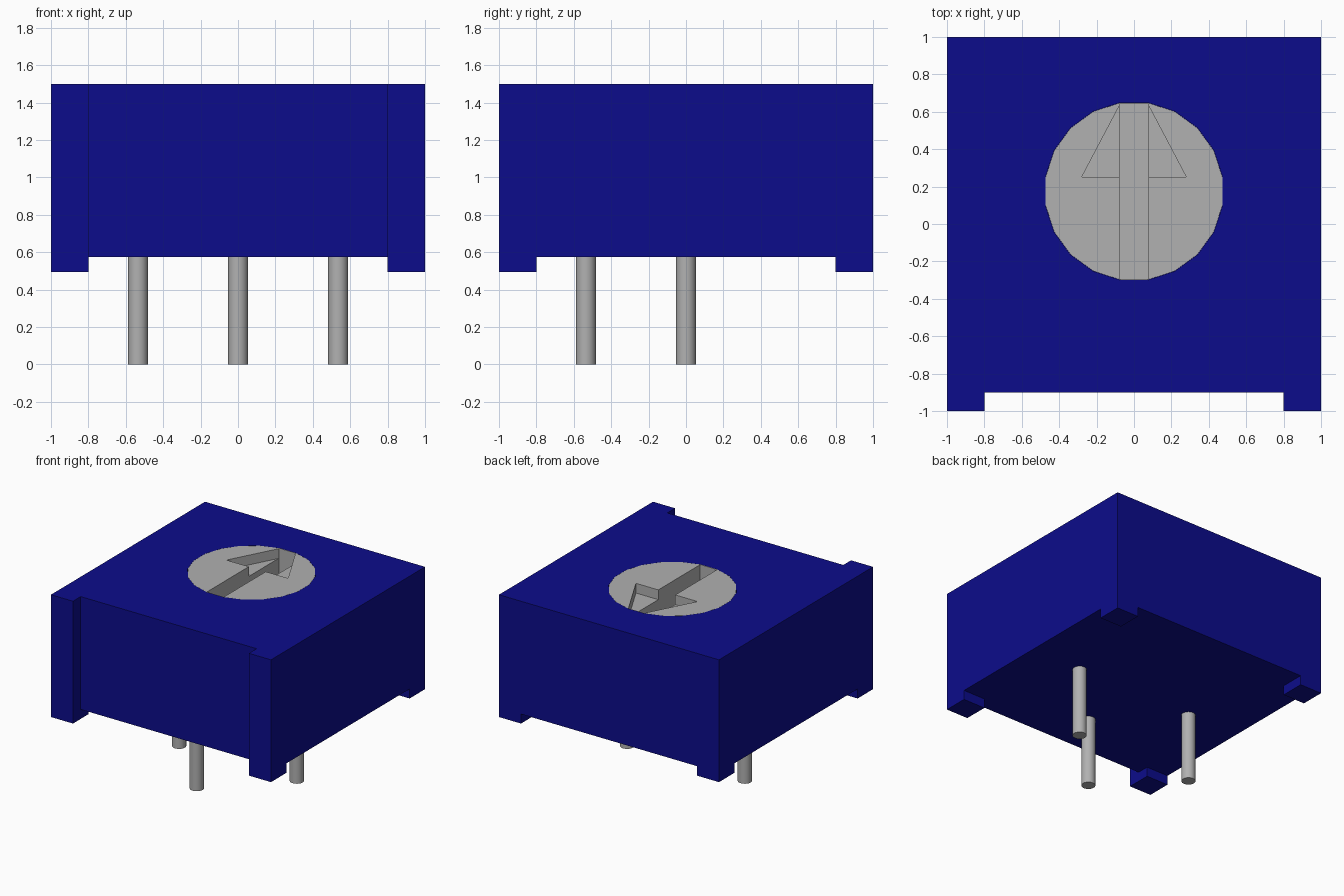
import bpy, bmesh, math

cube = bpy.data.objects.get("Cube")
if cube:
    bpy.data.objects.remove(cube, do_unlink=True)


def material(name, rgb):
    m = bpy.data.materials.new(name)
    m.use_nodes = True
    m.diffuse_color = (*rgb, 1)
    m.node_tree.nodes["Principled BSDF"].inputs["Base Color"].default_value = (*rgb, 1)
    return m


BLUE = material("dark blue plastic", (0.0037, 0.0037, 0.26))
GREY = material("light grey", (0.44, 0.44, 0.44))


def prism(name, outline, z0, z1, mat):
    """Extrude a flat outline from z0 up to z1."""
    bm = bmesh.new()
    face = bm.faces.new([bm.verts.new((x, y, z0)) for x, y in outline])
    top = bmesh.ops.extrude_face_region(bm, geom=[face])["geom"]
    for v in top:
        if isinstance(v, bmesh.types.BMVert):
            v.co.z = z1
    bmesh.ops.recalc_face_normals(bm, faces=bm.faces)
    mesh = bpy.data.meshes.new(name)
    bm.to_mesh(mesh)
    bm.free()
    mesh.materials.append(mat)
    obj = bpy.data.objects.new(name, mesh)
    bpy.context.collection.objects.link(obj)
    return obj


def rect(x0, x1, y0, y1):
    return [(x0, y0), (x1, y0), (x1, y1), (x0, y1)]


def ring(cx, cy, r, n):
    return [(cx + r * math.cos(math.tau * (i + 0.5) / n),
             cy + r * math.sin(math.tau * (i + 0.5) / n)) for i in range(n)]


def cut(obj, outline, z0, z1):
    """Cut a prism out of an object and discard the cutter."""
    cutter = prism("cutter", outline, z0, z1, obj.data.materials[0])
    cutter.hide_render = True
    mod = obj.modifiers.new("cut", "BOOLEAN")
    mod.operation = "DIFFERENCE"
    mod.solver = "EXACT"
    mod.object = cutter
    bpy.context.view_layer.objects.active = obj
    bpy.ops.object.modifier_apply(modifier=mod.name)
    bpy.data.objects.remove(cutter, do_unlink=True)


TOP, FLOOR, FOOT = 1.5, 0.573, 0.495
DIAL_Y, DIAL_R = 0.175, 0.48

# Housing: block with a recessed front, four corner feet and a dial socket
housing = prism("housing", [(-1, -1), (-0.8, -1), (-0.8, -0.9), (0.8, -0.9),
                            (0.8, -1), (1, -1), (1, 1), (-1, 1)], FOOT, TOP, BLUE)
cut(housing, rect(-0.8, 0.8, -1.2, 1.2), 0.3, FLOOR)
cut(housing, rect(-1.2, 1.2, -0.8, 0.8), 0.3, FLOOR)
cut(housing, ring(0, DIAL_Y, DIAL_R, 20), TOP - 0.3, TOP + 0.1)

# Dial: twenty-sided disc with a deep slot and a shallower arrow head
dial = prism("dial", ring(0, DIAL_Y, DIAL_R - 0.001, 20), TOP - 0.3, TOP, GREY)
cut(dial, rect(-0.077, 0.077, -0.294, 0.645), TOP - 0.22, TOP + 0.1)
cut(dial, [(-0.28, 0.25), (0.28, 0.25), (0.077, 0.635), (-0.077, 0.635)],
    TOP - 0.08, TOP + 0.1)

# Pins: three round legs, the middle one further forward
for name, x, y in (("right_pin", -0.535, 0), ("middle_pin", 0, -0.535),
                   ("left_pin", 0.535, 0)):
    pin = prism(name, ring(x, y, 0.053, 24), 0, FLOOR + 0.02, GREY)
    bpy.ops.object.select_all(action="DESELECT")
    pin.select_set(True)
    bpy.context.view_layer.objects.active = pin
    bpy.ops.object.shade_smooth_by_angle(angle=math.radians(35))
